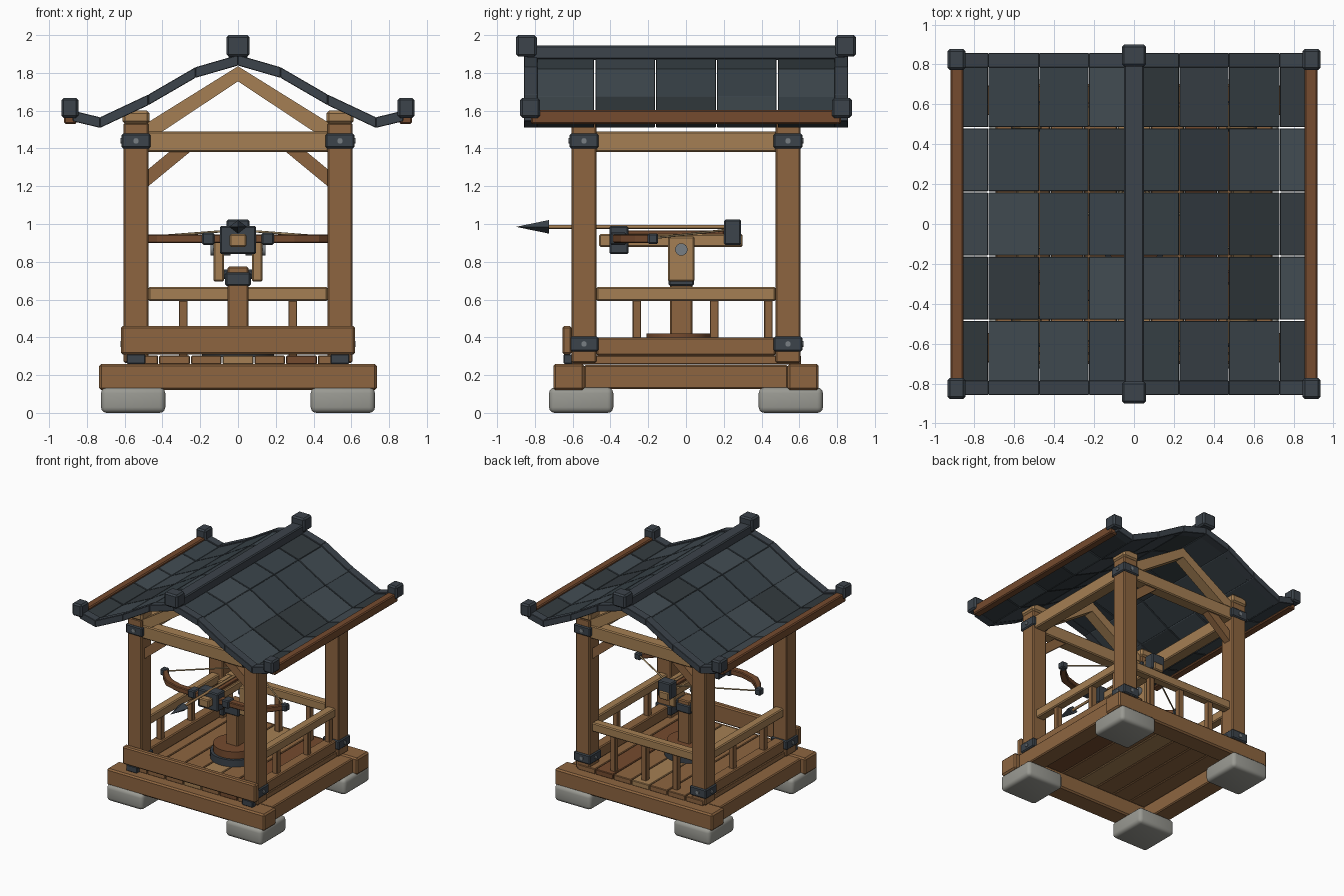
import bpy, bmesh, math, random
from mathutils import Vector

if "Cube" in bpy.data.objects:
    bpy.data.objects.remove(bpy.data.objects["Cube"])

random.seed(4)

def mat(name, r, g, b):
    m = bpy.data.materials.new(name)
    m.diffuse_color = tuple((c / 255) ** 2.2 for c in (r, g, b)) + (1,)
    m.use_nodes = True
    m.node_tree.nodes["Principled BSDF"].inputs["Base Color"].default_value = m.diffuse_color
    return m

WOOD = mat("wood", 140, 101, 66)
LIGHT = mat("light_wood", 163, 126, 84)
RED = mat("red_wood", 116, 76, 50)
METAL = mat("dark_metal", 62, 69, 76)
BOLT = mat("bolt_metal", 120, 126, 130)
STONE = mat("stone", 152, 152, 145)
STRING = mat("string", 176, 150, 110)
SLATES = [mat("slate_%d" % i, *c) for i, c in
          enumerate([(60, 69, 75), (67, 76, 82), (54, 61, 65)])]

def finish(name, bm, m, bevel=0.0, seg=1):
    bmesh.ops.recalc_face_normals(bm, faces=bm.faces)
    me = bpy.data.meshes.new(name)
    bm.to_mesh(me)
    bm.free()
    me.materials.append(m)
    ob = bpy.data.objects.new(name, me)
    bpy.context.collection.objects.link(ob)
    if bevel:
        mod = ob.modifiers.new("bevel", 'BEVEL')
        mod.width, mod.segments = bevel, seg
    return ob

def prism(name, pts, a, b, m, axis='y', bevel=0.0, seg=1):
    """Extrude a 2D outline: (x, z) along y, or (x, y) along z."""
    bm = bmesh.new()
    put = (lambda p, t: (p[0], t, p[1])) if axis == 'y' else (lambda p, t: (p[0], p[1], t))
    lo = [bm.verts.new(put(p, a)) for p in pts]
    hi = [bm.verts.new(put(p, b)) for p in pts]
    bm.faces.new(lo)
    bm.faces.new(hi[::-1])
    for i in range(len(pts)):
        j = (i + 1) % len(pts)
        bm.faces.new((lo[i], lo[j], hi[j], hi[i]))
    return finish(name, bm, m, bevel, seg)

def box(name, c, d, m, bevel=0.008, seg=1):
    """Box from centre and full size."""
    x, y = d[0] / 2, d[1] / 2
    pts = [(c[0] - x, c[1] - y), (c[0] + x, c[1] - y), (c[0] + x, c[1] + y), (c[0] - x, c[1] + y)]
    return prism(name, pts, c[2] - d[2] / 2, c[2] + d[2] / 2, m, 'z', bevel, seg)

def rod(name, p, q, r, m, r2=None, n=16, smooth=True):
    p, q = Vector(p), Vector(q)
    bm = bmesh.new()
    bmesh.ops.create_cone(bm, cap_ends=True, segments=n, radius1=r,
                          radius2=r if r2 is None else r2, depth=(q - p).length)
    ob = finish(name, bm, m)
    ob.location = (p + q) / 2
    ob.rotation_euler = (q - p).to_track_quat('Z', 'Y').to_euler()
    if smooth:
        for f in ob.data.polygons:
            f.use_smooth = len(f.vertices) == 4
    return ob

S = (-1, 1)
P = 0.54  # post centre

# foundation: stones, sill frame, floor planks
for sx in S:
    for sy in S:
        st = box("foundation_stone", (sx * .555, sy * .555, .067), (.34, .34, .134), STONE, .03, 3)
        for f in st.data.polygons:
            f.use_smooth = True
for s in S:
    box("base_beam_cross", (0, s * .62, .19), (1.47, .165, .14), WOOD, .012)
    box("base_beam_side", (s * .62, 0, .19), (.15, 1.08, .125), WOOD)
for i in range(7):
    box("floor_plank", ((i - 3) * .168, 0, .28), (.163, 1.22, .045),
        LIGHT if i == 3 else (WOOD, RED)[i % 2 and i > 4], .005)

# corner posts with caps, iron bands and bolts
for sx in S:
    for sy in S:
        x, y = sx * P, sy * P
        box("corner_post", (x, y, .9), (.132, .132, 1.27), WOOD)
        box("post_cap", (x, y, 1.565), (.145, .145, .07), LIGHT, .014)
        for z in (.365, 1.44):
            box("post_band", (x, y, z), (.153, .153, .078), METAL)
            rod("band_bolt", (x - .083, y, z), (x + .083, y, z), .015, BOLT, n=10)
            rod("band_bolt", (x, y - .083, z), (x, y + .083, z), .015, BOLT, n=10)

# low front board on its feet, side sills, rails and balusters
box("front_board", (0, -.63, .385), (1.24, .05, .15), WOOD, .01)
for s in S:
    box("front_board_foot", (s * P, -.625, .285), (.1, .045, .05), METAL, .004)
    box("side_sill", (s * P, 0, .352), (.09, .95, .095), WOOD)
    box("side_rail", (s * P, 0, .63), (.075, .95, .075), LIGHT)
    for y in (-.26, .15, .436):
        box("side_baluster", (s * P, y, .49), (.046, .046, .22), WOOD, .004)
box("back_rail", (0, P, .63), (.95, .075, .075), LIGHT)
for x in (-.29, 0, .29):
    box("back_baluster", (x, P, .445), (.046, .046, .3), WOOD, .004)

# tie beams, knee braces, rafters
for s in S:
    box("tie_beam_cross", (0, s * P, 1.435), (.96, .1, .11), LIGHT)
    box("tie_beam_side", (s * P, 0, 1.435), (.1, .96, .11), LIGHT)
    for t in S:
        brace = [(t * .475, 1.2), (t * .475, 1.29), (t * .36, 1.385), (t * .25, 1.385)]
        prism("knee_brace", brace, s * P - .03, s * P + .03, WOOD)
        raft = [(0, 1.755), (0, 1.835), (t * .49, 1.53), (t * .49, 1.49), (t * .4, 1.49)]
        prism("rafter", raft, s * P - .045, s * P + .045, LIGHT)

# curved roof: slate tiles in five bays, gable trims, fascia
ROOF = [(0, 1.895), (.225, 1.83), (.475, 1.685), (.73, 1.565), (.875, 1.60)]
def strip(name, k, s, y0, y1, top, bot, m, gap=0.0):
    (x0, z0), (x1, z1) = ROOF[k], ROOF[k + 1]
    pts = [(s * (x0 + gap), z0 - top), (s * x1, z1 - top),
           (s * x1, z1 - bot), (s * (x0 + gap), z0 - bot)]
    prism(name, pts, y0, y1, m, 'y', .003)

for s in S:
    for k in range(4):
        for j in range(5):
            yc = (j - 2) * .322
            strip("roof_tile", k, s, yc - .158, yc + .158, .01, .055, random.choice(SLATES), .002)
        for t in S:
            strip("gable_trim", k, s, t * .785, t * .857, 0, .056, METAL)
    box("eave_fascia", (s * .887, 0, 1.566), (.066, 1.64, .075), RED)
    for t in S:
        box("eave_cap", (s * .89, t * .825, 1.615), (.09, .105, .105), METAL, .012)

# ridge bar with end caps
box("ridge_bar", (0, 0, 1.907), (.1, 1.68, .075), METAL)
for t in S:
    box("ridge_cap", (0, t * .845, 1.943), (.122, .11, .114), METAL, .012)

# turret pedestal
Y = -.025
rod("turntable_ring", (0, -.04, .295), (0, -.04, .36), .19, METAL, n=24)
rod("turntable_disc", (0, -.04, .35), (0, -.04, .42), .168, RED, n=24)
box("pedestal", (0, Y, .59), (.11, .12, .37), WOOD)
box("pedestal_collar", (0, Y, .708), (.135, .135, .07), METAL)
box("cradle_bar", (0, Y, .735), (.2, .1, .05), METAL)
for s in S:
    box("cradle_cheek", (s * .102, Y, .815), (.055, .14, .24), LIGHT)
    rod("pivot_bolt", (s * .04, Y, .865), (s * .145, Y, .865), .033, BOLT)

# large crossbow: stock, front block, trigger block
box("stock", (0, -.08, .913), (.09, .76, .068), LIGHT)
box("bolt_channel", (0, -.06, .955), (.05, .52, .02), RED, .003)
box("front_block", (0, -.355, .915), (.19, .1, .15), METAL)
box("trigger_block", (0, .247, .957), (.12, .09, .135), METAL)
for s in S:
    arm = [(.08, -.39), (.3, -.385), (.43, -.345), (.51, -.27), (.575, -.17),
           (.545, -.16), (.46, -.25), (.4, -.295), (.29, -.33), (.08, -.33)]
    prism("bow_arm", [(s * x, y) for x, y in arm], .9, .945, RED, 'z', .006)
    box("arm_socket", (s * .158, -.358, .922), (.065, .085, .065), METAL)
    box("bow_tip", (s * .56, -.175, .922), (.055, .055, .055), METAL)
    rod("bow_string", (s * .56, -.175, .925), (0, .205, .968), .006, STRING, n=8)

# loaded bolt
rod("bolt_shaft", (0, -.73, .985), (0, .22, .985), .011, LIGHT, n=8)
head = rod("bolt_head", (0, -.725, .985), (0, -.9, .985), .036, METAL, r2=0, n=4, smooth=False)
head.scale = (1.3, 1, 1)
